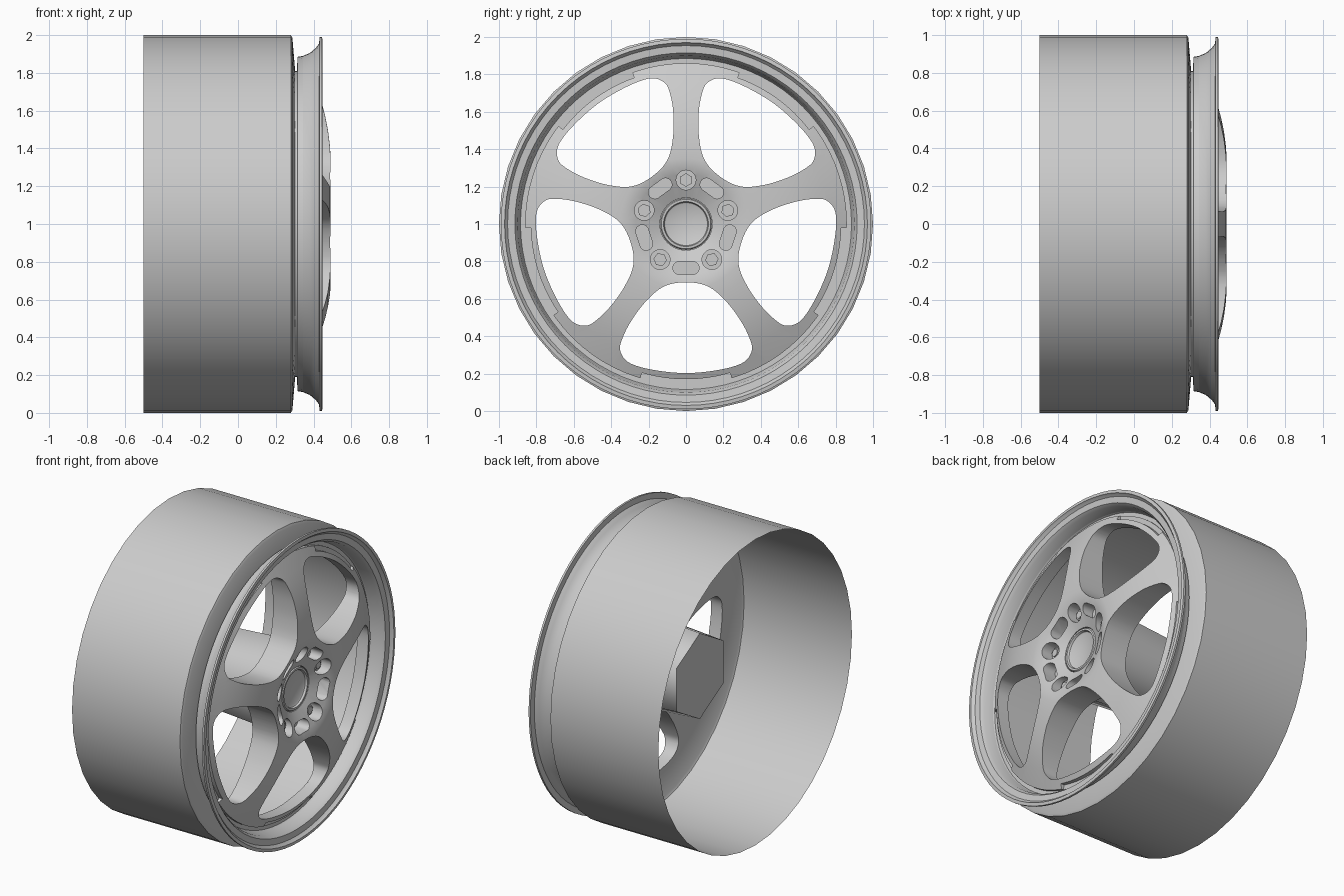
import bpy, bmesh, math
from mathutils import Matrix, Vector

cube = bpy.data.objects.get("Cube")
if cube:
    bpy.data.objects.remove(cube)

metal = bpy.data.materials.new("grey_metal")
metal.use_nodes = True
metal.diffuse_color = (0.6, 0.6, 0.6, 1)
metal.node_tree.nodes["Principled BSDF"].inputs["Base Color"].default_value = (0.6, 0.6, 0.6, 1)


def finish(name, bm, angle=35):
    """Turn a bmesh into a shaded object with its axle at z = 1."""
    me = bpy.data.meshes.new(name)
    bm.to_mesh(me)
    bm.free()
    me.materials.append(metal)
    ob = bpy.data.objects.new(name, me)
    bpy.context.collection.objects.link(ob)
    ob.location.z = 1
    shade(ob, angle)
    return ob


def shade(ob, angle):
    bpy.ops.object.select_all(action='DESELECT')
    ob.select_set(True)
    bpy.context.view_layer.objects.active = ob
    bpy.ops.object.shade_smooth_by_angle(angle=math.radians(angle))


def lathe(name, profile, steps=80, angle=35, closed=False):
    """Spin (x, radius) points around the axle."""
    bm = bmesh.new()
    verts = [bm.verts.new((x, 0, r)) for x, r in profile]
    pairs = list(zip(verts, verts[1:]))
    if closed:
        pairs.append((verts[-1], verts[0]))
    edges = [bm.edges.new(p) for p in pairs]
    bmesh.ops.spin(bm, geom=verts + edges, cent=(0, 0, 0), axis=(1, 0, 0),
                   angle=math.tau, steps=steps, use_merge=True)
    bmesh.ops.remove_doubles(bm, verts=bm.verts, dist=0.0001)
    bmesh.ops.recalc_face_normals(bm, faces=bm.faces)
    return finish(name, bm, angle)


def prism(bm, outline, x0, x1, turn=0):
    """Extrude a (y, z) outline along the axle, turned around it."""
    rot = Matrix.Rotation(turn, 3, 'X')
    verts = [bm.verts.new(rot @ Vector((x0, y, z))) for y, z in outline]
    out = bmesh.ops.extrude_face_region(bm, geom=[bm.faces.new(verts)])
    moved = [v for v in out["geom"] if isinstance(v, bmesh.types.BMVert)]
    bmesh.ops.translate(bm, verts=moved, vec=(x1 - x0, 0, 0))


def circle(r, n, cy=0, cz=0, start=0):
    return [(cy + r * math.cos(start + math.tau * i / n),
             cz + r * math.sin(start + math.tau * i / n)) for i in range(n)]


def smooth_loop(pts, cuts=6):
    """Closed Catmull-Rom curve through the points."""
    pts = [Vector(p) for p in pts]
    n, out = len(pts), []
    for i in range(n):
        a, b, c, d = (pts[(i + k) % n] for k in (-1, 0, 1, 2))
        for s in range(cuts):
            t = s / cuts
            out.append(0.5 * (2 * b + (c - a) * t + (2 * a - 5 * b + 4 * c - d) * t ** 2
                              + (3 * b - a - 3 * c + d) * t ** 3))
    return out


TURNS = [math.tau * k / 5 for k in range(5)]
LUG_R = 0.235

# Barrel: open shell with a slanted front shoulder
lathe("barrel", [(-0.5, 1), (0.28, 1), (0.288, 0.985), (0.303, 0.805)], steps=40)

# Outer lip: flange and concave dish
lathe("rim_lip", [(0.3, 0.805), (0.312, 0.81), (0.315, 0.885), (0.405, 0.9), (0.425, 0.915),
                  (0.432, 0.99), (0.445, 0.99), (0.448, 0.97), (0.435, 0.962), (0.41, 0.93),
                  (0.38, 0.905), (0.35, 0.893), (0.335, 0.885), (0.335, 0.805)],
      closed=True)

# Domed wheel face with a sunken centre
face = lathe("spoke_face", [(0.3, 0), (0.3, 0.81), (0.325, 0.81), (0.325, 0.86), (0.355, 0.86),
                            (0.4, 0.76), (0.423, 0.7), (0.444, 0.64), (0.462, 0.57),
                            (0.476, 0.5), (0.486, 0.42), (0.491, 0.35), (0.488, 0.31),
                            (0.475, 0.27), (0.415, 0.14), (0.37, 0.14), (0.37, 0)])

# Cutters: windows, rim steps, slots and lug pockets
half = [(0, -0.312), (0.12, -0.335), (0.22, -0.42), (0.3, -0.53), (0.343, -0.62),
        (0.352, -0.675), (0.32, -0.73), (0.25, -0.763), (0.13, -0.787), (0, -0.797)]
window = smooth_loop(half + [(-y, z) for y, z in half[-2:0:-1]])
slot = [(y + math.copysign(0.035, y), z) for y, z in circle(0.035, 16, 0, -LUG_R, math.pi / 16)]
arc = [math.radians(-90 - 16.5 + 33 * i / 12) for i in range(13)]
step = ([(0.83 * math.cos(a), 0.83 * math.sin(a)) for a in arc]
        + [(0.9 * math.cos(a), 0.9 * math.sin(a)) for a in reversed(arc)])
bm = bmesh.new()
for t in TURNS:
    prism(bm, window, 0.2, 0.6, t)
    prism(bm, step, 0.342, 0.6, t)
    prism(bm, slot, 0.385, 0.6, t)
    prism(bm, circle(0.053, 20, 0, LUG_R), 0.385, 0.6, t)
bmesh.ops.recalc_face_normals(bm, faces=bm.faces)
cutter = finish("face_cutter", bm)
cutter.hide_render = True

mod = face.modifiers.new("openings", 'BOOLEAN')
mod.operation = 'DIFFERENCE'
mod.solver = 'EXACT'
mod.object = cutter
bpy.context.view_layer.update()
bpy.ops.object.select_all(action='DESELECT')
face.select_set(True)
bpy.context.view_layer.objects.active = face
# Keep the cut ahead of the shading
while face.modifiers[0] != mod:
    bpy.ops.object.modifier_move_up(modifier=mod.name)
bpy.ops.object.modifier_apply(modifier=mod.name)
bpy.data.objects.remove(cutter)
shade(face, 35)

# Lug nuts
bm = bmesh.new()
for t in TURNS:
    prism(bm, circle(0.036, 6, 0, LUG_R, math.pi / 6), 0.37, 0.42, t)
    prism(bm, circle(0.024, 16, 0, LUG_R), 0.37, 0.426, t)
bmesh.ops.recalc_face_normals(bm, faces=bm.faces)
finish("lug_nuts", bm)

# Centre cap with raised ring
lathe("centre_cap", [(0.36, 0), (0.36, 0.138), (0.41, 0.138), (0.418, 0.132), (0.418, 0.12),
                     (0.405, 0.115), (0.4, 0.107), (0.4, 0)], steps=48)

# Six-sided tapering axle hub behind the face
lathe("axle_hub", [(-0.1, 0), (-0.1, 0.28), (0.31, 0.31), (0.31, 0)], steps=6, angle=65)
